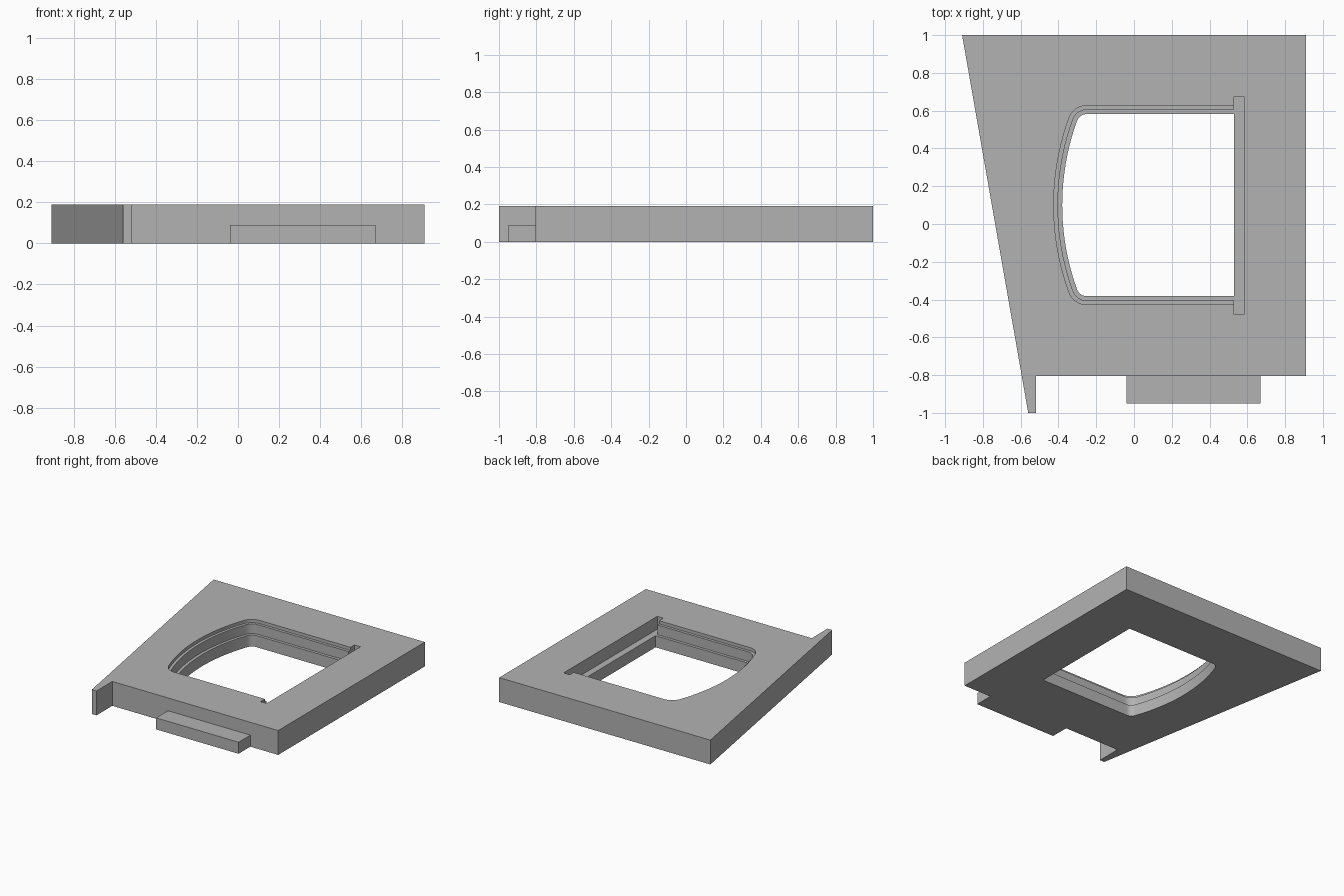
import bpy, bmesh, math

cube = bpy.data.objects.get("Cube")
if cube:
    bpy.data.objects.remove(cube, do_unlink=True)

grey = bpy.data.materials.new("plain_grey")
grey.use_nodes = True
grey.diffuse_color = (0.45, 0.45, 0.45, 1)
grey.node_tree.nodes["Principled BSDF"].inputs["Base Color"].default_value = (0.45, 0.45, 0.45, 1)

TOP, MID, LIP = 0.19, 0.09, 0.165   # plate top, slot floor, upper step
FRONT, SLOT_X = -0.805, 0.53


def prism(name, outline, z0, z1):
    """Extrude a flat outline between two heights."""
    bm = bmesh.new()
    face = bm.faces.new([bm.verts.new((x, y, z0)) for x, y in outline])
    ext = bmesh.ops.extrude_face_region(bm, geom=[face])
    verts = [g for g in ext["geom"] if isinstance(g, bmesh.types.BMVert)]
    bmesh.ops.translate(bm, verts=verts, vec=(0, 0, z1 - z0))
    bmesh.ops.recalc_face_normals(bm, faces=bm.faces)
    mesh = bpy.data.meshes.new(name)
    bm.to_mesh(mesh)
    bm.free()
    mesh.materials.append(grey)
    obj = bpy.data.objects.new(name, mesh)
    bpy.context.collection.objects.link(obj)
    return obj


def rectangle(x0, x1, y0, y1):
    return [(x0, y0), (x1, y0), (x1, y1), (x0, y1)]


def arc(cx, cy, r, a0, a1, steps):
    return [(cx + r * math.cos(a0 + (a1 - a0) * i / steps),
             cy + r * math.sin(a0 + (a1 - a0) * i / steps)) for i in range(steps + 1)]


def opening(inset, right):
    """Window outline: straight sides, rounded corners and a bowed left end."""
    cy, half, left, corner_x, r = 0.1, 0.527, -0.425, -0.25, 0.1
    a, b = corner_x - left, half - r
    big = (a * a + b * b - r * r) / (2 * (a - r))     # bow tangent to the corners
    tilt = math.atan2(b, left + big - corner_x)
    upper = arc(corner_x, cy + b, r - inset, math.pi / 2, math.pi - tilt, 10)
    bow = arc(left + big, cy, big - inset, math.pi - tilt, math.pi, 10)[1:]
    top_half = [(right, cy + half - inset)] + upper + bow
    return top_half + [(x, 2 * cy - y) for x, y in reversed(top_half[:-1])]


def cut(target, cutter):
    cutter.hide_render = True
    mod = target.modifiers.new("cut", "BOOLEAN")
    mod.operation = "DIFFERENCE"
    mod.solver = "EXACT"
    mod.object = cutter
    bpy.context.view_layer.objects.active = target
    bpy.ops.object.modifier_apply(modifier=mod.name)
    bpy.data.objects.remove(cutter, do_unlink=True)


# Tapered plate with a thin foot at its front corner
plate = prism("plate", [(-0.91, 1), (0.91, 1), (0.91, FRONT), (-0.52, FRONT),
                        (-0.52, -1), (-0.56, -1)], 0, TOP)

# Cross slot, then the stepped window
cut(plate, prism("slot_cutter", rectangle(SLOT_X, 0.583, -0.48, 0.675), MID, 0.4))
for inset, right, floor in ((0.045, SLOT_X, -0.2), (0.022, 0.55, MID), (0, 0.55, LIP)):
    cut(plate, prism("window_cutter", opening(inset, right), floor, 0.4))

# Low tab on the front edge
prism("front_tab", rectangle(-0.04, 0.67, -0.95, FRONT), 0, MID)

# Smooth the curved walls while keeping edges crisp
bpy.ops.object.select_all(action="DESELECT")
plate.select_set(True)
bpy.context.view_layer.objects.active = plate
bpy.ops.object.shade_smooth_by_angle(angle=math.radians(25))
